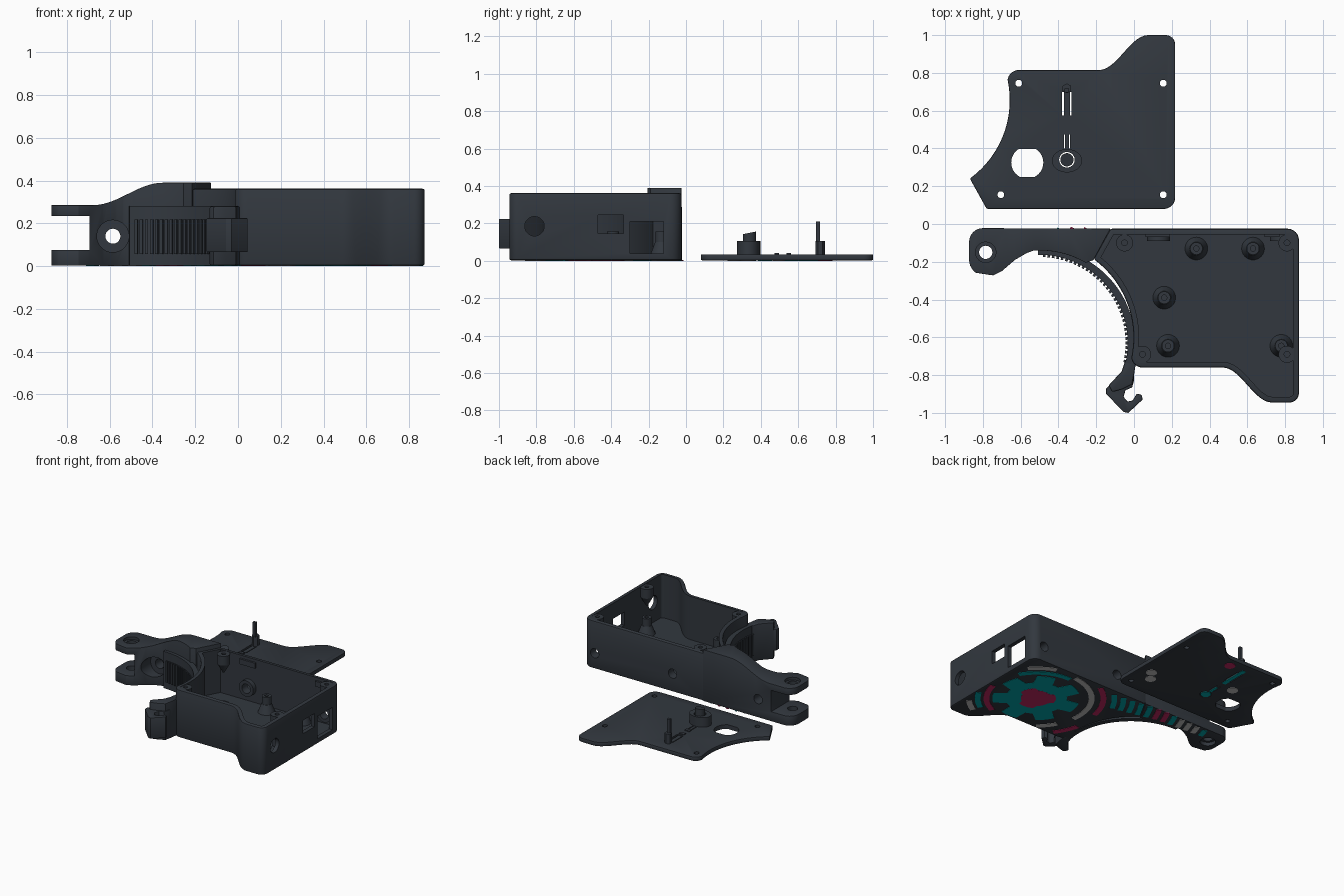
import bpy, bmesh, math
from mathutils import Matrix, Vector

cube = bpy.data.objects.get("Cube")
if cube:
    bpy.data.objects.remove(cube)

def material(name, rgb):
    m = bpy.data.materials.new(name)
    m.use_nodes = True
    m.diffuse_color = (*rgb, 1)
    m.node_tree.nodes["Principled BSDF"].inputs["Base Color"].default_value = (*rgb, 1)
    return m

SHELL = material("dark slate", (0.032, 0.039, 0.049))
TEAL = material("teal", (0.0, 0.37, 0.39))
CRIMSON = material("crimson", (0.52, 0.02, 0.12))
GREY = material("light grey", (0.52, 0.52, 0.52))
BASE = 0.003
made = []

# ---- helpers ----
def finish(bm, name, mat):
    bmesh.ops.recalc_face_normals(bm, faces=bm.faces)
    me = bpy.data.meshes.new(name)
    bm.to_mesh(me)
    bm.free()
    me.materials.append(mat)
    ob = bpy.data.objects.new(name, me)
    bpy.context.collection.objects.link(ob)
    made.append(ob)
    return ob

def prism(name, pts, lo, hi, mat=SHELL, along_y=False):
    bm = bmesh.new()
    place = (lambda p: (p[0], lo, p[1])) if along_y else (lambda p: (p[0], p[1], lo))
    face = bm.faces.new([bm.verts.new(place(p)) for p in pts])
    ext = bmesh.ops.extrude_face_region(bm, geom=[face])["geom"]
    step = Vector((0, hi - lo, 0)) if along_y else Vector((0, 0, hi - lo))
    bmesh.ops.translate(bm, vec=step, verts=[g for g in ext if isinstance(g, bmesh.types.BMVert)])
    return finish(bm, name, mat)

def block(name, x0, x1, y0, y1, z0, z1, mat=SHELL):
    return prism(name, [(x0, y0), (x1, y0), (x1, y1), (x0, y1)], z0, z1, mat)

def rod(name, start, end, r, r2=None, mat=SHELL, seg=40):
    a, b = Vector(start), Vector(end)
    bm = bmesh.new()
    turn = (b - a).to_track_quat('Z', 'Y').to_matrix().to_4x4()
    bmesh.ops.create_cone(bm, cap_ends=True, segments=seg, radius1=r,
                          radius2=r if r2 is None else r2, depth=(b - a).length,
                          matrix=Matrix.Translation((a + b) / 2) @ turn)
    return finish(bm, name, mat)

def apply(ob, kind, **settings):
    mod = ob.modifiers.new(kind, kind)
    for k, v in settings.items():
        setattr(mod, k, v)
    bpy.context.view_layer.objects.active = ob
    bpy.ops.object.modifier_apply(modifier=mod.name)

def combine(ob, *others, op='DIFFERENCE'):
    for c in others:
        apply(ob, 'BOOLEAN', object=c, operation=op, solver='EXACT')
        made.remove(c)
        bpy.data.objects.remove(c)

def bevel(ob, width):
    apply(ob, 'BEVEL', width=width, segments=2, limit_method='ANGLE', angle_limit=math.radians(60))

def arc(c, r, a0, a1, n=8):
    angles = [math.radians(a0 + (a1 - a0) * i / n) for i in range(n + 1)]
    return [(c[0] + r * math.cos(a), c[1] + r * math.sin(a)) for a in angles]

def s_curve(x0, y0, x1, y1, n=14):
    return [(x0 + (x1 - x0) * i / n, y0 + (y1 - y0) * (1 - math.cos(math.pi * i / n)) / 2)
            for i in range(n + 1)]

def band(c, r0, r1, a0, a1, n=32):
    return arc(c, r1, a0, a1, n) + arc(c, r0, a1, a0, n)

def inset(pts, d):
    out = []
    for i, p in enumerate(pts):
        p, a, b = Vector(p), Vector(pts[i - 1]), Vector(pts[(i + 1) % len(pts)])
        u, v = (p - a).normalized(), (b - p).normalized()
        n1, n2 = Vector((-u.y, u.x)), Vector((-v.y, v.x))
        out.append(tuple(p + (n1 + n2) * d / (1 + n1.dot(n2))))
    return out

# ---- shared outline of housing and lid ----
GRIP = (-0.5, -0.63)
outline = (arc((0.813, -0.085), 0.06, 0, 90) + [(-0.125, -0.025)] + arc((-0.515, -0.60), 0.512, 54, -10, 32)
           + arc((0.045, -0.70), 0.06, 190, 270) + s_curve(0.47, -0.76, 0.73, -0.945)
           + arc((0.823, -0.895), 0.05, -90, 0))
screws = [(-0.05, -0.10), (0.81, -0.10), (0.81, -0.69), (0.045, -0.69)]

# ---- housing ----
housing = prism("housing", outline, BASE, 0.362)
bevel(housing, 0.01)
combine(housing, prism("cavity", inset(outline, 0.03), 0.035, 0.5),
        rod("round_port", (0.8, -0.81, 0.185), (0.95, -0.81, 0.185), 0.052),
        block("small_port", 0.8, 0.95, -0.47, -0.335, 0.145, 0.245),
        block("large_port", 0.8, 0.95, -0.30, -0.12, 0.04, 0.21))
for x, z in ((0.13, 0.14), (0.78, 0.12)):
    combine(housing, rod("back_hole", (x, -0.1, z), (x, 0.05, z), 0.035))
    boss = rod("back_hole_boss", (x, -0.09, z), (x, -0.05, z), 0.06)
    combine(boss, rod("bore", (x, -0.2, z), (x, 0.05, z), 0.035))
for x0, x1 in ((0.06, 0.19), (0.69, 0.77)):
    block("rim_tab", x0, x1, -0.07, -0.05, 0.30, 0.34)

# ---- screw bosses and board standoffs ----
for x, y in screws:
    post = rod("screw_boss", (x, y, 0.29), (x, y, 0.36), 0.045)
    combine(post, rod("bore", (x, y, 0.30), (x, y, 0.5), 0.015))
    rod("boss_support", (x, y, 0.22), (x, y, 0.29), 0.006, 0.045)
for x, y in ((0.33, -0.13), (0.63, -0.13), (0.16, -0.39), (0.18, -0.645), (0.78, -0.645)):
    rod("standoff_foot", (x, y, 0.03), (x, y, 0.10), 0.062, 0.035)
    post = rod("standoff_post", (x, y, 0.10), (x, y, 0.157), 0.033)
    combine(post, rod("bore", (x, y, 0.12), (x, y, 0.3), 0.014))

# ---- clamp arm with forked hinge ----
plan = ([(-0.125, -0.025)] + arc((-0.80, -0.095), 0.073, 90, 180) + arc((-0.79, -0.19), 0.083, 180, 235, 5)
        + [(-0.775, -0.268), (-0.745, -0.272), (-0.70, -0.25), (-0.63, -0.19), (-0.57, -0.155)]
        + arc(GRIP, 0.49, 94, 60, 20) + [(-0.215, -0.191)])
side = ([(-0.05, BASE), (-0.05, 0.39)] + s_curve(-0.35, 0.39, -0.68, 0.285)
        + [(-0.95, 0.285), (-0.95, 0.235), (-0.695, 0.235), (-0.695, 0.075), (-0.95, 0.075), (-0.95, BASE)])
arm = prism("clamp_arm", plan, -0.1, 0.6)
combine(arm, prism("arm_profile", side, -0.5, 0.2, along_y=True), op='INTERSECT')
bevel(arm, 0.01)
combine(arm, rod("hinge_hole", (-0.785, -0.15, -0.1), (-0.785, -0.15, 0.5), 0.035),
        rod("hinge_recess_top", (-0.785, -0.15, 0.265), (-0.785, -0.15, 0.5), 0.054),
        rod("hinge_recess_bottom", (-0.785, -0.15, -0.1), (-0.785, -0.15, 0.03), 0.054),
        rod("bolt_hole", (-0.585, -0.4, 0.14), (-0.585, 0.1, 0.14), 0.035),
        rod("bolt_recess", (-0.585, -0.4, 0.14), (-0.585, -0.10, 0.14), 0.075))

# ---- curved grip with ribs, ending in a latch ----
prism("grip_wall", band(GRIP, 0.467, 0.505, -13, 91), BASE, 0.28)
bm = bmesh.new()
for i in range(34):
    a = math.radians(-12 + 3 * i)
    spot = Matrix.Translation((GRIP[0] + 0.464 * math.cos(a), GRIP[1] + 0.464 * math.sin(a), 0.137))
    bmesh.ops.create_cube(bm, size=1, matrix=spot @ Matrix.Rotation(a, 4, 'Z') @ Matrix.Diagonal((0.018, 0.014, 0.16, 1)))
finish(bm, "grip_ribs", SHELL)
latch_base = prism("latch_base", [(-0.045, -0.72), (-0.065, -0.78), (-0.135, -0.855), (-0.115, -0.89),
                                  (-0.06, -0.875), (-0.01, -0.85), (0.0, -0.80), (0.012, -0.72)], BASE, 0.28)
bevel(latch_base, 0.008)
hook = prism("latch_hook", [(-0.05, -0.77), (-0.075, -0.80), (-0.147, -0.87), (-0.147, -0.90), (-0.055, -0.995),
                            (-0.03, -1.0), (0.045, -0.93), (0.042, -0.905), (0.015, -0.898), (-0.008, -0.935),
                            (-0.035, -0.94), (-0.055, -0.915), (-0.045, -0.88), (-0.01, -0.865), (0.0, -0.83),
                            (0.0, -0.77)], 0.065, 0.225)
bevel(hook, 0.006)

# ---- lid, lying upside down behind the housing ----
def to_lid(p):
    return (p[0] - 0.655, 0.055 - p[1])

lid = prism("lid", [to_lid(p) for p in reversed(outline)], BASE, 0.035)
bevel(lid, 0.006)
X = -0.355
for p in screws:
    x, y = to_lid(p)
    combine(lid, rod("screw_hole", (x, y, -1), (x, y, 1), 0.018))
flat_hole = rod("flat_hole", (-0.565, 0.325, -1), (-0.565, 0.325, 1), 0.085)
combine(flat_hole, block("flats", -1, 0, 0.25, 0.397, -2, 2), op='INTERSECT')
combine(lid, flat_hole, rod("button_hole", (X, 0.34, -1), (X, 0.34, 1), 0.041),
        block("tongue_slot", X - 0.025, X + 0.025, 0.575, 0.70, -1, 1),
        block("slit", X - 0.016, X - 0.010, 0.40, 0.48, -1, 1),
        block("slit", X + 0.010, X + 0.016, 0.40, 0.48, -1, 1))
collar = prism("button_collar", [(X + 0.08 * x, 0.335 + 0.062 * y) for x, y in arc((0, 0), 1, 0, 351, 39)], 0.03, 0.107)
combine(collar, rod("bore", (X, 0.34, -1), (X, 0.34, 1), 0.041))
button = rod("button", (X, 0.34, BASE), (X, 0.34, 0.15), 0.035)
for v in button.data.vertices:
    if v.co.z > 0.1:
        v.co.z += (v.co.y - 0.34) * 0.2
block("lid_tongue", X - 0.015, X + 0.015, 0.57, 0.70, BASE, 0.03)
rod("pin_base", (X, 0.718, 0.03), (X, 0.718, 0.107), 0.026, seg=6)
block("pin", X - 0.012, X + 0.012, 0.695, 0.717, 0.1, 0.21)
for y in (0.485, 0.55):
    block("lid_bump", X - 0.02, X + 0.02, y - 0.012, y + 0.012, 0.03, 0.041)

# ---- painted inlays under the housing: cog and broken rings ----
HUB = (0.5, -0.445)
cog = []
for i in range(7):
    a = 360 / 7 * i
    cog += arc(HUB, 0.30, a, a + 25, 5) + arc(HUB, 0.21, a + 31, a + 45, 3)
prism("cog_inlay", cog, 0.001, 0.004, TEAL)
prism("cog_centre_inlay", [p for i in range(6) for p in arc(HUB, 0.135 - 0.03 * (i % 2), 60 * i, 60 * i + 48, 4)],
      0, 0.004, CRIMSON)
for mat, r, a0, a1 in ((GREY, 0.38, 95, 188), (CRIMSON, 0.46, 123, 170), (CRIMSON, 0.34, -68, -10),
                       (TEAL, 0.40, -58, -29), (GREY, 0.46, -60, -44), (TEAL, 0.345, 30, 92),
                       (GREY, 0.41, 42, 70), (GREY, 0.38, 208, 230), (CRIMSON, 0.48, 194, 216)):
    prism("ring_inlay", band(HUB, r - 0.02, r + 0.02, a0, a1, 16), 0, 0.004, mat)

# ---- painted stripes along the arm ----
stripe_mats = [TEAL] * 5 + [CRIMSON] * 2 + [TEAL] + [GREY] * 3 + [TEAL]
for i, mat in enumerate(stripe_mats):
    t = i / (len(stripe_mats) - 1)
    x, y = 0.06 - 0.74 * t, -0.08 - 0.06 * max(0, 1 - 2 * t)
    r = math.hypot(x - HUB[0], y - HUB[1])
    a = math.degrees(math.atan2(y - HUB[1], x - HUB[0]))
    half = math.degrees((0.09 - 0.05 * t) / r)
    prism("arm_stripe", band(HUB, r - 0.019, r + 0.019, a - half, a + half, 6), 0, 0.004, mat)

# ---- painted inlays under the lid ----
block("tongue_inlay", X - 0.015, X + 0.015, 0.53, 0.75, 0, 0.004, TEAL)
block("slot_inlay", X - 0.01, X + 0.01, 0.385, 0.46, 0, 0.004, TEAL)
rod("button_inlay", (X, 0.34, 0), (X, 0.34, 0.004), 0.035, mat=TEAL)
for mat, x, y in ((CRIMSON, -0.23, 0.745), (GREY, -0.46, 0.5), (GREY, 0.07, 0.26), (GREY, 0.12, 0.33)):
    rod("lid_dot", (x, y, 0), (x, y, 0.004), 0.038, mat=mat)

# ---- smooth shading with sharp edges kept ----
bpy.ops.object.select_all(action='DESELECT')
for ob in made:
    ob.select_set(True)
bpy.context.view_layer.objects.active = made[0]
bpy.ops.object.shade_smooth_by_angle(angle=math.radians(30))
